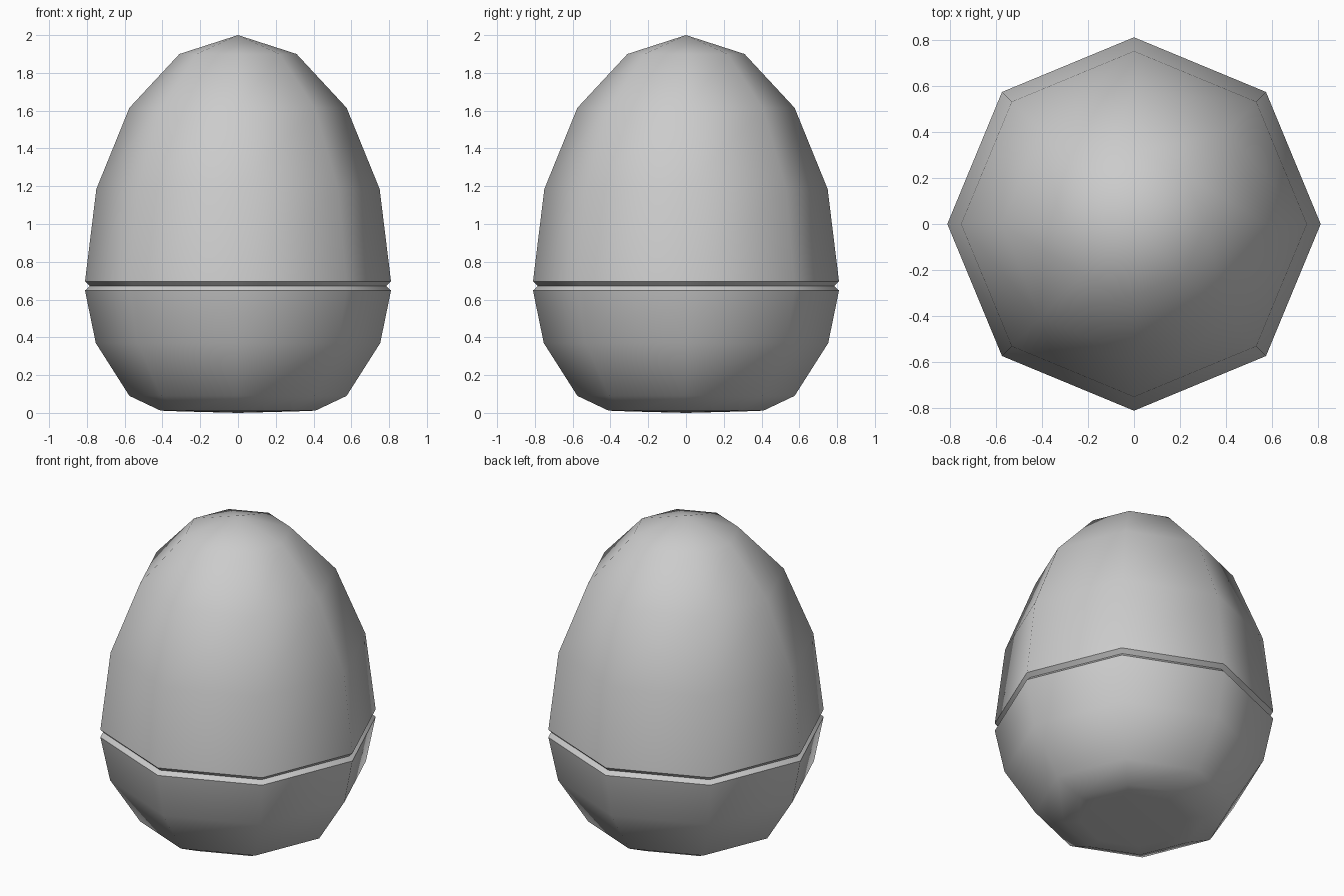
import bpy, bmesh
from math import radians, cos, sin, tau

if "Cube" in bpy.data.objects:
    bpy.data.objects.remove(bpy.data.objects["Cube"])

SIDES = 8


def lathe(name, profile):
    """Revolve (radius, z) points into an eight-sided shell; radius 0 is a pole."""
    bm = bmesh.new()
    rings = []
    for r, z in profile:
        if r == 0:
            rings.append([bm.verts.new((0, 0, z))] * SIDES)
        else:
            rings.append([bm.verts.new((r * cos(tau * i / SIDES), r * sin(tau * i / SIDES), z))
                          for i in range(SIDES)])
    for low, high in zip(rings, rings[1:]):
        for i in range(SIDES):
            j = (i + 1) % SIDES
            corners = [low[i], low[j], high[j], high[i]]
            bm.faces.new(list(dict.fromkeys(corners)))  # poles give triangles
    mesh = bpy.data.meshes.new(name)
    bm.to_mesh(mesh)
    bm.free()
    obj = bpy.data.objects.new(name, mesh)
    bpy.context.collection.objects.link(obj)
    bpy.ops.object.select_all(action='DESELECT')
    obj.select_set(True)
    bpy.context.view_layer.objects.active = obj
    bpy.ops.object.shade_smooth_by_angle(angle=radians(48))
    return obj


# Lower shell: nearly flat base, bowl, upper rim bevelled into the seam
lathe("lower_shell", [(0, 0.0), (0.31, 0.008), (0.41, 0.012), (0.575, 0.09),
                      (0.753, 0.37), (0.81, 0.648), (0.785, 0.672)])

# Upper shell: lower rim bevelled out of the seam, tall tapering dome
lathe("upper_shell", [(0.785, 0.672), (0.81, 0.696), (0.75, 1.185),
                      (0.575, 1.615), (0.31, 1.90), (0, 2.0)])
